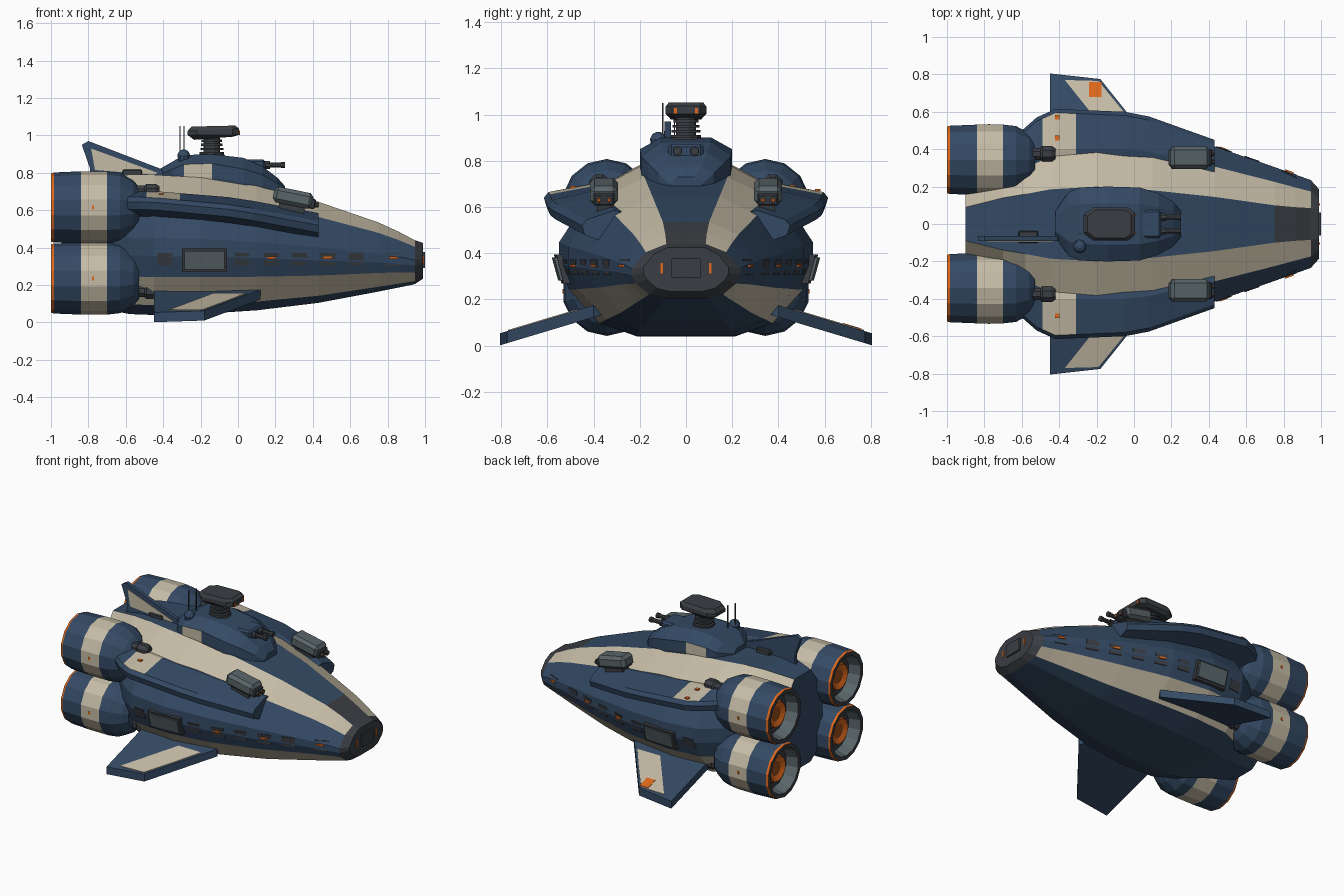
import bpy, bmesh, math
from mathutils import Matrix, Vector

if "Cube" in bpy.data.objects:
    bpy.data.objects.remove(bpy.data.objects["Cube"])

COLS = {
    "navy_hull": (.034, .068, .128), "cream_stripe": (.56, .50, .38),
    "charcoal": (.042, .047, .055), "steel_grey": (.10, .13, .14),
    "orange_glow": (.74, .14, .012), "burnt_orange": (.33, .075, .012),
}
MATS = []
for n, c in COLS.items():
    m = bpy.data.materials.new(n)
    m.diffuse_color = (*c, 1)
    m.use_nodes = True
    m.node_tree.nodes["Principled BSDF"].inputs["Base Color"].default_value = m.diffuse_color
    MATS.append(m)
NAVY, CREAM, DARK, STEEL, ORANGE, BURNT = range(6)


def finish(name, bm, mirror=False):
    bmesh.ops.recalc_face_normals(bm, faces=bm.faces)
    me = bpy.data.meshes.new(name)
    bm.to_mesh(me)
    bm.free()
    for m in MATS:
        me.materials.append(m)
    ob = bpy.data.objects.new(name, me)
    bpy.context.collection.objects.link(ob)
    if mirror:
        md = ob.modifiers.new("mirror", 'MIRROR')
        md.use_axis = (False, True, False)
        md.use_mirror_merge = False
    return ob


def loft(name, rings, mat, mirror=False, caps=(NAVY, NAVY)):
    """Skin closed rings; mat(ring, segment) gives the colour."""
    bm = bmesh.new()
    vs = [[bm.verts.new(p) for p in r] for r in rings]
    n = len(rings[0])
    for i in range(len(vs) - 1):
        for j in range(n):
            k = (j + 1) % n
            bm.faces.new((vs[i][j], vs[i][k], vs[i + 1][k], vs[i + 1][j])).material_index = mat(i, j)
    for r, c in ((vs[0], caps[0]), (vs[-1], caps[1])):
        bm.faces.new(r).material_index = c
    return finish(name, bm, mirror)


def box(name, c, s, mat, tilt=0, bevel=0, mirror=False):
    bm = bmesh.new()
    bmesh.ops.create_cube(bm, size=1, matrix=Matrix.Translation(c) @ Matrix.Rotation(tilt, 4, 'Y') @ Matrix.Diagonal((*s, 1)))
    if bevel:
        bmesh.ops.bevel(bm, geom=bm.edges[:], offset=bevel, segments=1, affect='EDGES')
    for f in bm.faces:
        f.material_index = mat
    return finish(name, bm, mirror)


def turned(name, c, prof, n, axis='X', mirror=False):
    """Revolve (distance, radius, colour) steps about an axis through c."""
    rings = []
    for d, r, _ in prof:
        ring = []
        for k in range(n):
            a = 2 * math.pi * (k + .5) / n
            u, v = r * math.cos(a), r * math.sin(a)
            ring.append(Vector(c) + Vector((d, u, v) if axis == 'X' else (u, v, d)))
        rings.append(ring)
    return loft(name, rings, lambda i, j: prof[i][2], mirror, (prof[0][2], prof[-1][2]))


def lerp(table, x):
    for a, b in zip(table, table[1:]):
        if x <= b[0]:
            t = (x - a[0]) / (b[0] - a[0])
            return [p + (q - p) * t for p, q in zip(a, b)]
    return list(table[-1])


# Main hull: x, half width, bottom, top, half width of the top strip
HULL = [(-.9, .22, .11, .75, .09), (-.7, .33, .07, .785, .14), (-.58, .44, .045, .79, .16),
        (-.45, .53, .04, .79, .185), (-.2, .55, .045, .775, .20), (.1, .51, .065, .73, .18),
        (.43, .415, .105, .645, .145), (.75, .305, .165, .535, .10), (.86, .265, .187, .485, .09),
        (.945, .235, .205, .44, .085), (.99, .185, .235, .425, .08)]
FRAC = [(.4, 0), (.68, .07), (.92, .27), (1, .42), (1, .55), (.74, .85)]


def half(x):
    _, w, zb, zt, t = lerp(HULL, x)
    return [(w * a, zb + (zt - zb) * b) for a, b in FRAC] + [(t, zt)]


def side_y(x, z):
    return lerp([(q, p) for p, q in half(x)], z)[1]


def hull_col(i, j):
    x = HULL[i][0]
    if x > .94 or (x > .74 and j == 6):
        return DARK
    return CREAM if j in (1, 5, 7, 11) else NAVY


loft("hull", [[(s[0], y, z) for y, z in half(s[0])] + [(s[0], -y, z) for y, z in reversed(half(s[0]))]
              for s in HULL], hull_col, caps=(NAVY, DARK))


# Plates that follow the hull flank
def side_plate(name, x0, x1, z0, z1, off, mat):
    q = [(x0, z0), (x1, z0), (x1, z1), (x0, z1)]
    loft(name, [[(x, side_y(x, z) + d, z) for x, z in q] for d in (-.02, off)], lambda i, j: mat, True, (mat, mat))


for x in (-.39, .02, .18, .33, .48, .63, .83):
    side_plate("side_window", x - .04, x + .04, .305, .372, .005, DARK)
for x in (.18, .48, .83):
    side_plate("window_light", x - .022, x + .022, .34, .352, .009, ORANGE)
side_plate("cargo_door_frame", -.30, -.06, .27, .395, .03, DARK)
side_plate("cargo_door", -.287, -.073, .283, .382, .038, STEEL)

# Nose details
box("nose_hatch", (.993, 0, .335), (.014, .125, .085), DARK)
box("nose_light", (.99, .105, .335), (.008, .01, .045), ORANGE, mirror=True)

# Shoulder armour: x, inner y, outer y, inner top z, outer z
SH = [(-.6, .36, .50, .705, .645), (-.52, .39, .57, .705, .645), (-.42, .40, .615, .70, .64),
      (-.05, .40, .60, .67, .605), (.08, .385, .575, .65, .585), (.43, .31, .45, .585, .52)]
xs = [-.6, -.52, -.49, -.42, -.31, -.05, .08, .43]


def shoulder(x):
    _, a, b, t, o = lerp(SH, x)
    return [(x, a - .1, t - .02), (x, a, t), (x, b - .02, o + .025), (x, b, o), (x, b - .012, o - .04), (x, a, o - .09)]


loft("shoulder_armour", [shoulder(x) for x in xs], lambda i, j: CREAM if i in (2, 3) and j < 2 else NAVY, True)
for y, z in ((.46, .692), (.57, .673), (-.49, .687)):
    box("shoulder_light", (-.41, y, z), (.025, .025, .008), ORANGE)

# Engines with stepped nozzles
PROF = [(-.53, .11, NAVY), (-.56, .145, NAVY), (-.63, .185, NAVY), (-.70, .193, CREAM), (-.84, .193, NAVY),
        (-.985, .187, ORANGE), (-1, .182, DARK), (-1, .155, STEEL), (-.92, .135, DARK),
        (-.92, .10, BURNT), (-.95, .085, ORANGE), (-.935, .05, BURNT)]
for z, kz in ((.615, .70), (.235, .168)):
    turned("engine", (0, .343, z), PROF, 14, mirror=True)
    turned("engine_coupling", (0, .375, kz), [(-.58, .035, DARK), (-.50, .035, DARK), (-.49, .045, DARK), (-.44, .045, DARK),
                                              (-.42, .03, DARK)], 8, mirror=True)
    box("engine_light", (-.775, .343 + .188, z), (.012, .008, .02), ORANGE, mirror=True)

# Bridge: x, half width, shoulder z, top z
BR = [(-.42, .07, .79, .82), (-.35, .17, .82, .86), (-.29, .195, .845, .895), (-.14, .20, .85, .90),
      (.03, .195, .82, .88), (.13, .165, .79, .835), (.21, .12, .745, .775), (.25, .07, .70, .73)]
rings = []
for x, w, s, t in BR:
    h = [(w * .9, .64), (w, s - .07), (w, s), (w * .55, t)]
    rings.append([(x, y, z) for y, z in h] + [(x, -y, z) for y, z in reversed(h)])
loft("bridge", rings, lambda i, j: CREAM if i == 2 and j in (0, 1, 5, 6) else NAVY)

# Bridge gun
box("bridge_gun_mount", (.09, 0, .84), (.11, .15, .065), NAVY, bevel=.012)
turned("bridge_gun_barrel", (0, .037, .842), [(.12, .022, DARK), (.17, .022, DARK), (.17, .014, DARK), (.23, .014, DARK),
                                              (.23, .018, DARK), (.25, .018, DARK)], 8, mirror=True)

# Sensor mast: ribbed neck and wedge head
neck = [(.88, .085)]
for k in range(4):
    z = .90 + k * .022
    neck += [(z, .068 - k * .004), (z + .012, .068 - k * .004), (z + .012, .045), (z + .022, .045)]
turned("sensor_neck", (-.14, 0, 0), [(z, r, DARK) for z, r in neck], 12, 'Z')
plan = [(-.27, .05), (-.22, .088), (-.03, .088), (.005, .06), (.005, -.06), (-.03, -.088), (-.22, -.088), (-.27, -.05)]
loft("sensor_head", [[(-.13 + (x + .13) * s, y * s, z + b * (x + .13)) for x, y in plan]
                     for s, z, b in ((.75, .985, .06), (1, 1.003, 0), (1, 1.03, .05), (.85, 1.05, .02))],
     lambda i, j: DARK, caps=(DARK, DARK))
box("sensor_light", (.006, .045, 1.015), (.008, .012, .025), ORANGE, mirror=True)

# Aerials and small dome
for x, y in ((-.31, -.10), (-.288, -.05)):
    box("aerial", (x, y, .95), (.006, .006, .2), DARK)
turned("sensor_dome", (-.29, -.12, .89), [(-.06, .02, NAVY), (-.02, .032, NAVY), (.005, .036, NAVY), (.025, .026, NAVY),
                                          (.034, .01, NAVY)], 10, 'Z')


# Dorsal fin with cream side panel
def prism_y(name, pts, y0, y1, mat):
    loft(name, [[(x, y, z) for x, z in pts] for y in (y0, y1)], lambda i, j: mat, caps=(mat, mat))


prism_y("dorsal_fin", [(-.80, .74), (-.79, .82), (-.835, .95), (-.80, .97), (-.41, .82), (-.38, .76)], -.092, -.065, NAVY)
prism_y("fin_panel", [(-.765, .815), (-.785, .93), (-.43, .80), (-.45, .79)], -.096, -.09, CREAM)
box("dorsal_vent", (-.565, -.07, .80), (.105, .065, .035), DARK, bevel=.006)

# Shoulder gun pods
box("gun_pod_base", (.29, .35, .63), (.14, .07, .08), DARK, .2, mirror=True)
box("gun_pod", (.295, .355, .667), (.215, .12, .085), STEEL, .2, .02, True)
box("gun_pod_face", (.395, .355, .635), (.035, .09, .055), DARK, .2, .006, True)
for y in (.333, .377):
    turned("gun_pod_barrel", (0, y, .63), [(.39, .017, DARK), (.43, .017, DARK), (.43, .008, ORANGE), (.432, .006, ORANGE)],
           8, mirror=True)


# Lower wings with stripe plates
def wing_slab(name, pts, up, down, mat, mirror=True):
    loft(name, [[(x, y, .175 - .3 * (y - .4) + d) for x, y in pts] for d in (-down, up)], lambda i, j: mat, mirror, (mat, mat))


wing_slab("wing", [(-.45, .36), (-.45, .805), (-.18, .775), (.12, .40), (.10, .36)], 0, .052, NAVY)
wing_slab("wing_stripe", [(-.37, .77), (-.19, .765), (-.055, .60), (.045, .47), (-.13, .47)], .004, .004, CREAM)
wing_slab("wing_marker", [(-.24, .68), (-.24, .76), (-.175, .76), (-.175, .68)], .007, .001, ORANGE, False)
